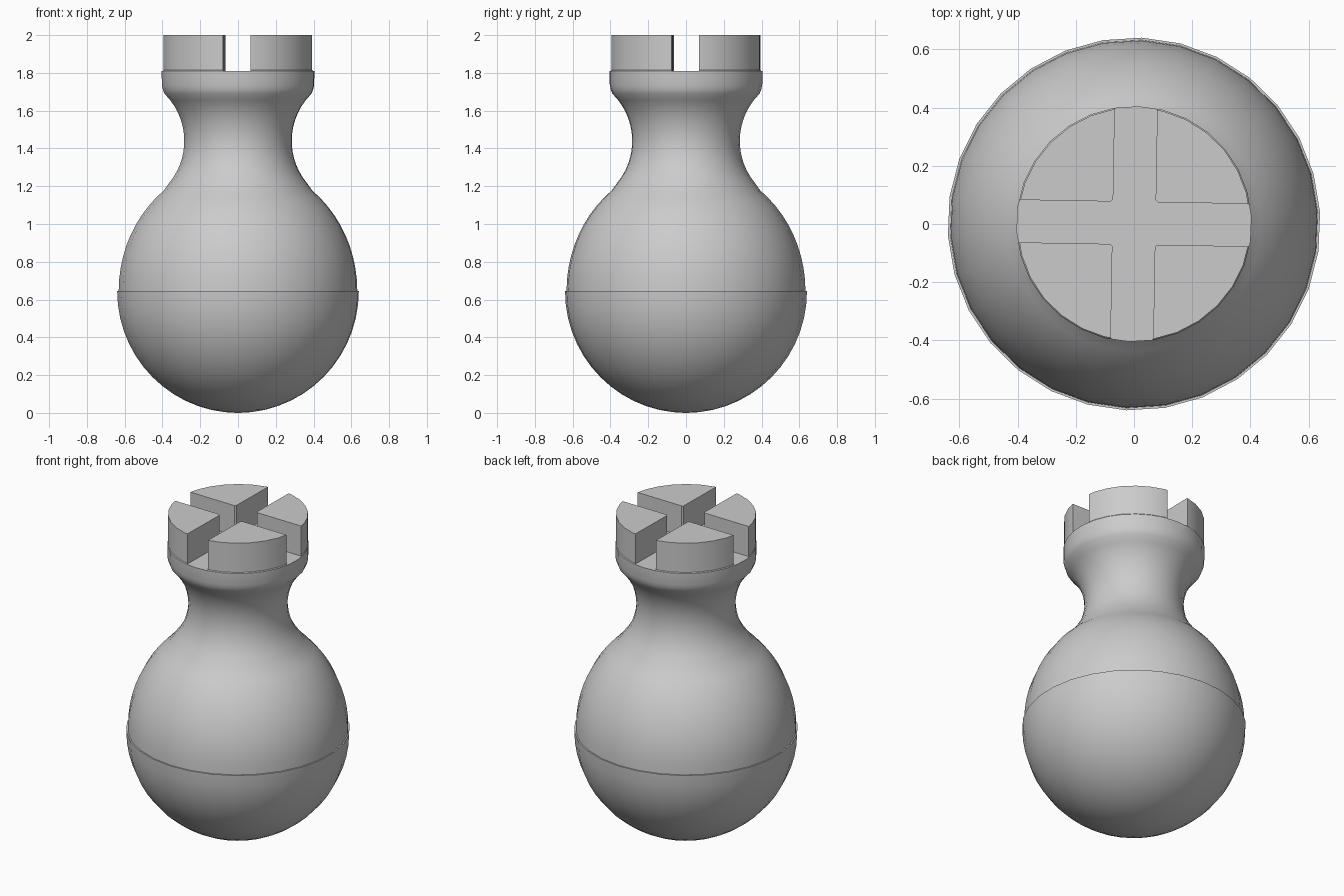
import bpy, bmesh, math
from mathutils import Matrix

if "Cube" in bpy.data.objects:
    bpy.data.objects.remove(bpy.data.objects["Cube"])

SIDES = 30
grey = bpy.data.materials.new("plain grey")
grey.diffuse_color = (0.6, 0.6, 0.6, 1)
grey.use_nodes = True
grey.node_tree.nodes["Principled BSDF"].inputs["Base Color"].default_value = grey.diffuse_color


def finish(name, bm):
    bmesh.ops.recalc_face_normals(bm, faces=bm.faces)
    mesh = bpy.data.meshes.new(name)
    bm.to_mesh(mesh)
    bm.free()
    mesh.materials.append(grey)
    ob = bpy.data.objects.new(name, mesh)
    bpy.context.collection.objects.link(ob)
    return ob


def lathe(name, profile):
    """Closed solid of revolution from (radius, z) points."""
    bm = bmesh.new()
    rings = []
    for r, z in profile:
        ring = []
        for i in range(SIDES):
            a = math.tau * (i + 0.3) / SIDES
            ring.append(bm.verts.new((r * math.cos(a), r * math.sin(a), z)))
        rings.append(ring)
    for lo, hi in zip(rings, rings[1:]):
        for i in range(SIDES):
            j = (i + 1) % SIDES
            bm.faces.new((lo[i], lo[j], hi[j], hi[i]))
    bm.faces.new(rings[0][::-1])
    bm.faces.new(rings[-1])
    return finish(name, bm)


def smooth(ob):
    bpy.ops.object.select_all(action='DESELECT')
    ob.select_set(True)
    bpy.context.view_layer.objects.active = ob
    bpy.ops.object.shade_smooth_by_angle(angle=math.radians(35))


# Round bottom half, slightly wider than the dome so a thin lip shows
bowl = lathe("round_base", [(0.641 * math.sin(t), 0.645 - 0.645 * math.cos(t))
             for t in [0.01] + [math.pi / 2 * k / 14 for k in range(1, 15)]])

# Upper dome, waisted neck and drum-shaped head
dome = [(0.633 * math.cos(t), 0.645 + 0.68 * math.sin(t))
        for t in [0.9 * k / 10 for k in range(11)]]
neck = [(0.635 - math.sqrt(0.1225 - (z - 1.44) ** 2), z)
        for z in [1.215 + 0.475 * k / 14 for k in range(15)]]
head = [(0.398, 1.71), (0.404, 1.735), (0.405, 1.81), (0.401, 1.815), (0.401, 2.0)]
body = lathe("dome_neck_and_head", dome + neck + head)

# Cross-shaped slot cut in the head, turned by one degree
bm = bmesh.new()
w, far = 0.073, 0.6
quarter = [(far, -w), (far, w), (w + 0.008, w), (w, w + 0.008)]
verts = []
for k in range(4):
    a = math.radians(90 * k - 1)
    for x, y in quarter:
        verts.append(bm.verts.new((x * math.cos(a) - y * math.sin(a),
                                   x * math.sin(a) + y * math.cos(a) + 0.003, 1.81)))
base = bm.faces.new(verts)
out = bmesh.ops.extrude_face_region(bm, geom=[base])
bmesh.ops.translate(bm, vec=(0, 0, 0.4),
                    verts=[v for v in out["geom"] if isinstance(v, bmesh.types.BMVert)])
cutter = finish("slot_cutter", bm)
cutter.hide_render = True

mod = body.modifiers.new("cross slot", 'BOOLEAN')
mod.operation = 'DIFFERENCE'
mod.solver = 'EXACT'
mod.object = cutter
bpy.ops.object.select_all(action='DESELECT')
body.select_set(True)
bpy.context.view_layer.objects.active = body
bpy.ops.object.modifier_apply(modifier=mod.name)
bpy.data.objects.remove(cutter)

smooth(bowl)
smooth(body)
